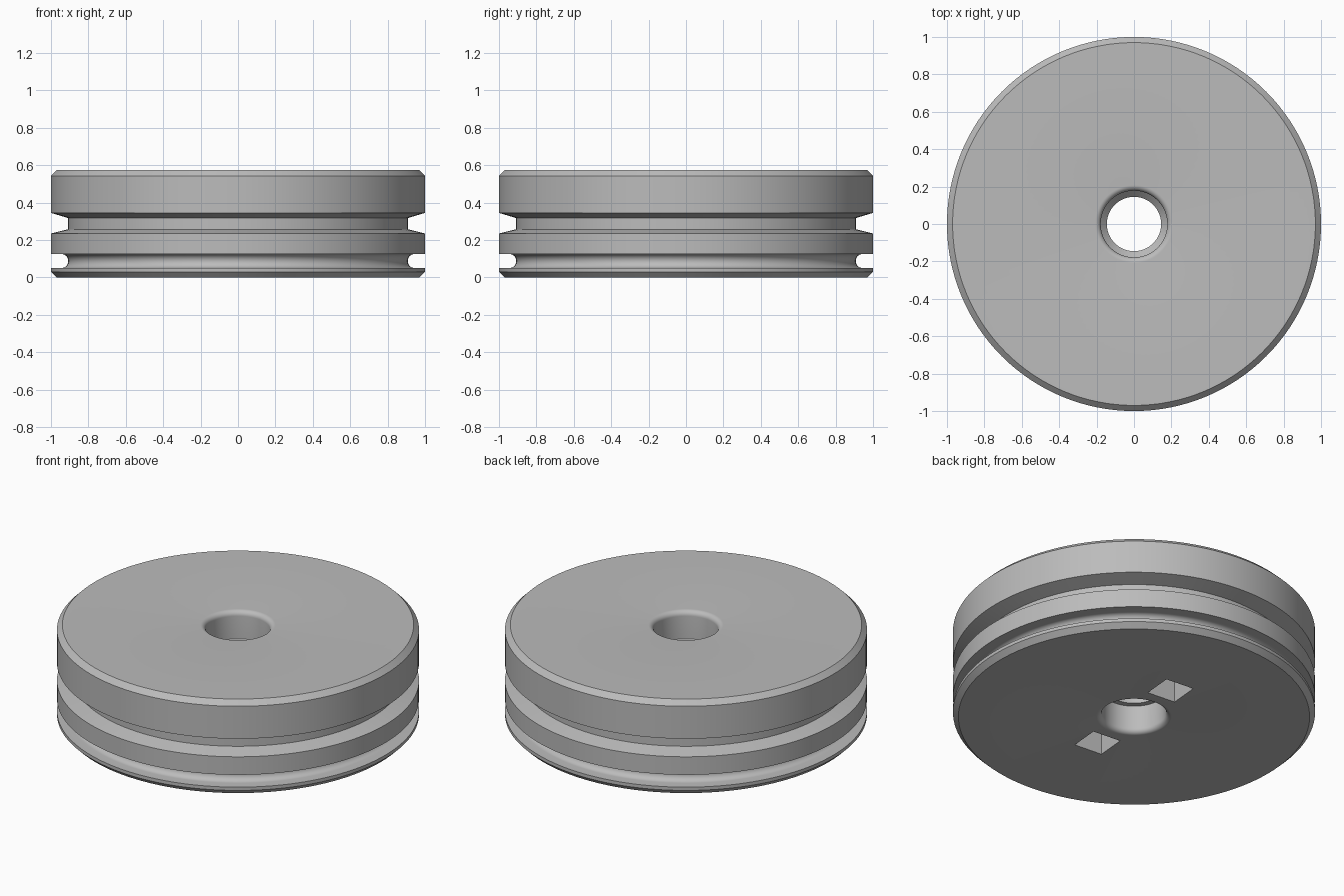
import bpy
import bmesh
from math import sin, cos, pi, radians
from mathutils import Matrix, Vector

SEGMENTS = 128
HEIGHT = 0.573

old = bpy.data.objects.get("Cube")
if old:
    bpy.data.objects.remove(old, do_unlink=True)

# Single grey material
grey = bpy.data.materials.new("plain grey")
grey.use_nodes = True
colour = (0.5, 0.5, 0.5, 1)
grey.diffuse_color = colour
grey.node_tree.nodes["Principled BSDF"].inputs["Base Color"].default_value = colour


def arc(r, z, radius, start, end, steps=8):
    """Profile points along an arc centred at (r, z), angles in degrees."""
    angles = [radians(start + (end - start) * i / steps) for i in range(steps + 1)]
    return [(r + radius * cos(a), z + radius * sin(a)) for a in angles]


def add_object(name, bm):
    bmesh.ops.recalc_face_normals(bm, faces=bm.faces)
    mesh = bpy.data.meshes.new(name)
    bm.to_mesh(mesh)
    bm.free()
    mesh.materials.append(grey)
    obj = bpy.data.objects.new(name, mesh)
    bpy.context.collection.objects.link(obj)
    return obj


def lathe(name, profile):
    """Revolve a closed (radius, height) profile around z."""
    bm = bmesh.new()
    verts = [bm.verts.new((r, 0, z)) for r, z in profile]
    edges = [bm.edges.new((a, b)) for a, b in zip(verts, verts[1:] + verts[:1])]
    bmesh.ops.spin(bm, geom=verts + edges, cent=(0, 0, 0), axis=(0, 0, 1),
                   angle=2 * pi, steps=SEGMENTS, use_merge=True)
    bmesh.ops.remove_doubles(bm, verts=bm.verts, dist=1e-5)
    return add_object(name, bm)


# Wheel outline: chamfered rim, round groove, tapered groove, stepped bore
fillet = 0.03
bore, throat = 0.178, 0.145
profile = [(0.97, 0), (1, 0.03), (1, 0.05)]
profile += arc(0.945, 0.0875, 0.0375, 270, 90, 16)
profile += [(1, 0.125), (1, 0.235), (0.91, 0.257), (0.91, 0.318), (1, 0.345),
            (1, HEIGHT - 0.03), (0.97, HEIGHT)]
profile += arc(bore + fillet, HEIGHT - fillet, fillet, 90, 180)
profile += [(bore, 0.405), (throat, 0.372), (throat, 0.17), (bore, 0.17)]
profile += arc(bore + fillet, fillet, fillet, 180, 270)
wheel = lathe("grooved_wheel", profile)

# Two square drive pockets in the underside
bm = bmesh.new()
for side in (0, pi):
    place = (Matrix.Rotation(side - radians(5), 4, 'Z')
             @ Matrix.Translation(Vector((0, 0.352, 0.05)))
             @ Matrix.Diagonal((0.18, 0.18, 0.3, 1)))
    bmesh.ops.create_cube(bm, size=1, matrix=place)
cutter = add_object("pocket_cutter", bm)
cutter.hide_render = True

cut = wheel.modifiers.new("pockets", 'BOOLEAN')
cut.operation = 'DIFFERENCE'
cut.solver = 'EXACT'
cut.object = cutter
bpy.context.view_layer.objects.active = wheel
bpy.ops.object.select_all(action='DESELECT')
wheel.select_set(True)
bpy.ops.object.modifier_apply(modifier=cut.name)
bpy.data.objects.remove(cutter, do_unlink=True)

bpy.ops.object.shade_smooth_by_angle(angle=radians(20))
